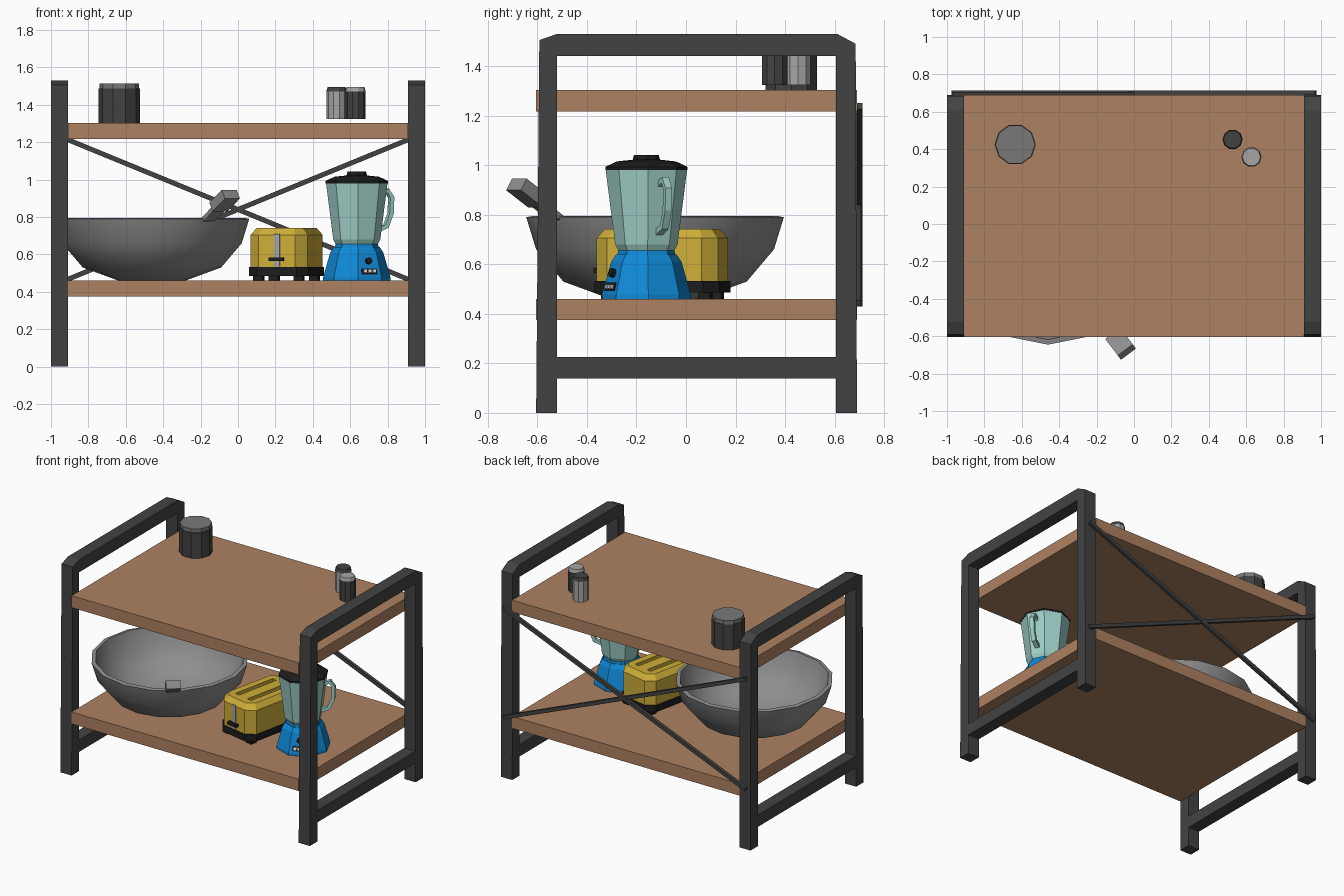
import bpy, bmesh, math
from mathutils import Matrix, Vector

if "Cube" in bpy.data.objects:
    bpy.data.objects.remove(bpy.data.objects["Cube"])

def material(name, r, g, b):
    m = bpy.data.materials.new(name)
    m.diffuse_color = (r, g, b, 1)
    m.use_nodes = True
    m.node_tree.nodes["Principled BSDF"].inputs["Base Color"].default_value = m.diffuse_color
    return m

WOOD = material("wood", 0.42, 0.22, 0.12)
IRON = material("dark_iron", 0.055, 0.055, 0.055)
STEEL = material("steel", 0.27, 0.27, 0.27)
PALE = material("pale_metal", 0.38, 0.38, 0.38)
LID = material("grey_lid", 0.19, 0.19, 0.19)
BLACK = material("black", 0.012, 0.012, 0.012)
YELLOW = material("yellow", 0.62, 0.42, 0.04)
BLUE = material("blue", 0.005, 0.25, 0.68)
GLASS = material("teal_glass", 0.35, 0.63, 0.58)
WHITE = material("white", 0.75, 0.75, 0.75)

def loft(name, rings, mat, matrix=Matrix(), smooth=None):
    """Skin equal-length point rings and cap both ends."""
    bm = bmesh.new()
    vr = [[bm.verts.new(matrix @ Vector(p)) for p in ring] for ring in rings]
    n = len(vr[0])
    for a, b in zip(vr, vr[1:]):
        for i in range(n):
            j = (i + 1) % n
            bm.faces.new((a[i], a[j], b[j], b[i]))
    bm.faces.new(vr[0][::-1])
    bm.faces.new(vr[-1])
    bmesh.ops.recalc_face_normals(bm, faces=bm.faces[:])
    me = bpy.data.meshes.new(name)
    bm.to_mesh(me)
    bm.free()
    me.materials.append(mat)
    if smooth:
        for p in me.polygons:
            p.use_smooth = True
        me.set_sharp_from_angle(angle=math.radians(smooth))
    ob = bpy.data.objects.new(name, me)
    bpy.context.collection.objects.link(ob)
    return ob

def box(name, c, s, mat, matrix=Matrix()):
    q = [(-1, -1), (1, -1), (1, 1), (-1, 1)]
    rings = [[(c[0] + a * s[0] / 2, c[1] + b * s[1] / 2, c[2] + k * s[2] / 2)
              for a, b in q] for k in (-1, 1)]
    return loft(name, rings, mat, matrix)

def lathe(name, profile, n, mat, centre=(0, 0), turn=0, matrix=None, smooth=None):
    rings = [[(r * math.cos(math.tau * i / n + turn), r * math.sin(math.tau * i / n + turn), z)
              for i in range(n)] for r, z in profile]
    m = Matrix.Translation((centre[0], centre[1], 0)) if matrix is None else matrix
    return loft(name, rings, mat, m, smooth)

def clipped(w, l, c, z):
    """Rectangle with cut corners."""
    w, l = w / 2, l / 2
    return [(x, y, z) for x, y in ((-w + c, -l), (w - c, -l), (w, -l + c), (w, l - c),
                                   (w - c, l), (-w + c, l), (-w, l - c), (-w, -l + c))]

# Side frames
outline = [(-.605, 0), (-.592, 1.505), (-.52, 1.53), (.61, 1.53), (.685, 1.49), (.69, 0),
           (.605, 0), (.605, 1.44), (-.52, 1.44), (-.52, 0)]
for side, s in (("left", -1), ("right", 1)):
    loft(side + "_frame", [[(s * x, y, z) for y, z in outline] for x in (.91, 1)], IRON)
    box(side + "_lower_bar", (s * .955, .0425, .182), (.09, 1.125, .086), IRON)

# Shelves
for name, z in (("lower_shelf", .4175), ("upper_shelf", 1.26)):
    box(name, (0, .0425, z), (1.82, 1.295, .086), WOOD)

# Crossed back braces
tilt = math.atan2(.8, 1.95)
for name, s, y in (("back_brace_a", 1, .696), ("back_brace_b", -1, .702)):
    m = Matrix.Translation((0, y, .84)) @ Matrix.Rotation(s * tilt, 4, 'Y')
    box(name, (0, 0, 0), (2.1, .022, .026), IRON, m)

# Wide pan with handle
lathe("pan_bowl", [(.18, .46), (.37, .53), (.48, .66), (.52, .79), (.493, .795),
                   (.455, .67), (.35, .55), (.17, .49)], 16, STEEL, (-.46, -.125), smooth=50)
m = (Matrix.Translation((-.46, -.125, 0)) @ Matrix.Rotation(math.radians(-53), 4, 'Z')
     @ Matrix.Translation((.48, 0, .775)) @ Matrix.Rotation(math.radians(-32), 4, 'Y'))
box("pan_handle_neck", (.08, 0, 0), (.18, .075, .025), STEEL, m)
box("pan_handle_grip", (.20, 0, .008), (.13, .10, .055), STEEL, m)

# Toaster
T = Matrix.Translation((.26, -.095, 0)) @ Matrix.Rotation(math.radians(-12), 4, 'Z')
body = loft("toaster_body", [clipped(.31, .50, .055, .53), clipped(.31, .50, .055, .705),
                             clipped(.25, .44, .04, .742)], YELLOW, T)
for i, x in enumerate((-.058, .058)):
    cutter = box("slot_cutter", (x, 0, .73), (.036, .34, .16), YELLOW, T)
    mod = body.modifiers.new("slot", 'BOOLEAN')
    mod.object, mod.operation, mod.solver = cutter, 'DIFFERENCE', 'EXACT'
    cutter.hide_render = True
    cutter.hide_set(True)
loft("toaster_base", [clipped(.325, .515, .055, .485), clipped(.325, .515, .055, .532)], BLACK, T)
for x in (-.11, .11):
    for y in (-.2, .2):
        box("toaster_foot", (x, y, .4725), (.05, .05, .028), BLACK, T)
box("lever_track", (0, -.251, .622), (.032, .008, .175), PALE, T)
box("toaster_lever", (0, -.262, .574), (.08, .028, .02), BLACK, T)

# Countertop blender
C = (.635, -.16)
turn = math.radians(2.5)
lathe("blender_base", [(.18, .46), (.18, .478), (.142, .61), (.122, .64)], 8, BLUE, C, turn)
lathe("blender_collar", [(.118, .635), (.112, .66)], 8, BLUE, C, turn)
lathe("blender_jar", [(.108, .645), (.126, .68), (.165, .985)], 8, GLASS, C, turn)
lathe("blender_lid", [(.166, .98), (.166, .993), (.12, 1.015), (.055, 1.022), (.05, 1.042)],
      8, BLACK, C, turn)

# Jar handle, swept along a bent path
H = Matrix.Translation((C[0], C[1], 0)) @ Matrix.Rotation(math.radians(25), 4, 'Z')
path = [(.14, .925), (.18, .94), (.203, .905), (.20, .82), (.172, .75), (.12, .73)]
rings = []
for i, (r, z) in enumerate(path):
    a, b = path[max(i - 1, 0)], path[min(i + 1, len(path) - 1)]
    d = Vector((b[0] - a[0], b[1] - a[1])).normalized() * .012
    rings.append([(r - k * d.y, y, z + k * d.x)
                  for k, y in ((-1, -.015), (1, -.015), (1, .015), (-1, .015))])
loft("jar_handle", rings, GLASS, H)

# Controls on the sloping base face
P = (Matrix.Translation((C[0], C[1], 0)) @ Matrix.Rotation(math.radians(-65), 4, 'Z')
     @ Matrix.Translation((.158, 0, .508)) @ Matrix.Rotation(math.radians(-15), 4, 'Y'))
box("button_panel", (.001, 0, 0), (.008, .09, .034), BLACK, P)
for y in (-.026, 0, .026):
    box("button", (.006, y, 0), (.008, .018, .018), WHITE, P)
lathe("control_knob", [(.018, -.005), (.018, .018)], 8, BLACK,
      matrix=P @ Matrix.Translation((0, 0, .057)) @ Matrix.Rotation(math.pi / 2, 4, 'Y'))

# Canister and shakers on the upper shelf
K = (-.635, .425)
lathe("canister", [(.11, 1.303), (.11, 1.487)], 10, IRON, K)
lathe("canister_lid", [(.106, 1.487), (.106, 1.515)], 10, LID, K)
for name, c, low, top in (("light_shaker", (.527, .452), PALE, IRON),
                          ("dark_shaker", (.628, .358), IRON, PALE)):
    lathe(name, [(.054, 1.323), (.054, 1.472)], 10, low, c)
    lathe(name + "_cap", [(.054, 1.472), (.048, 1.495)], 10, top, c)
